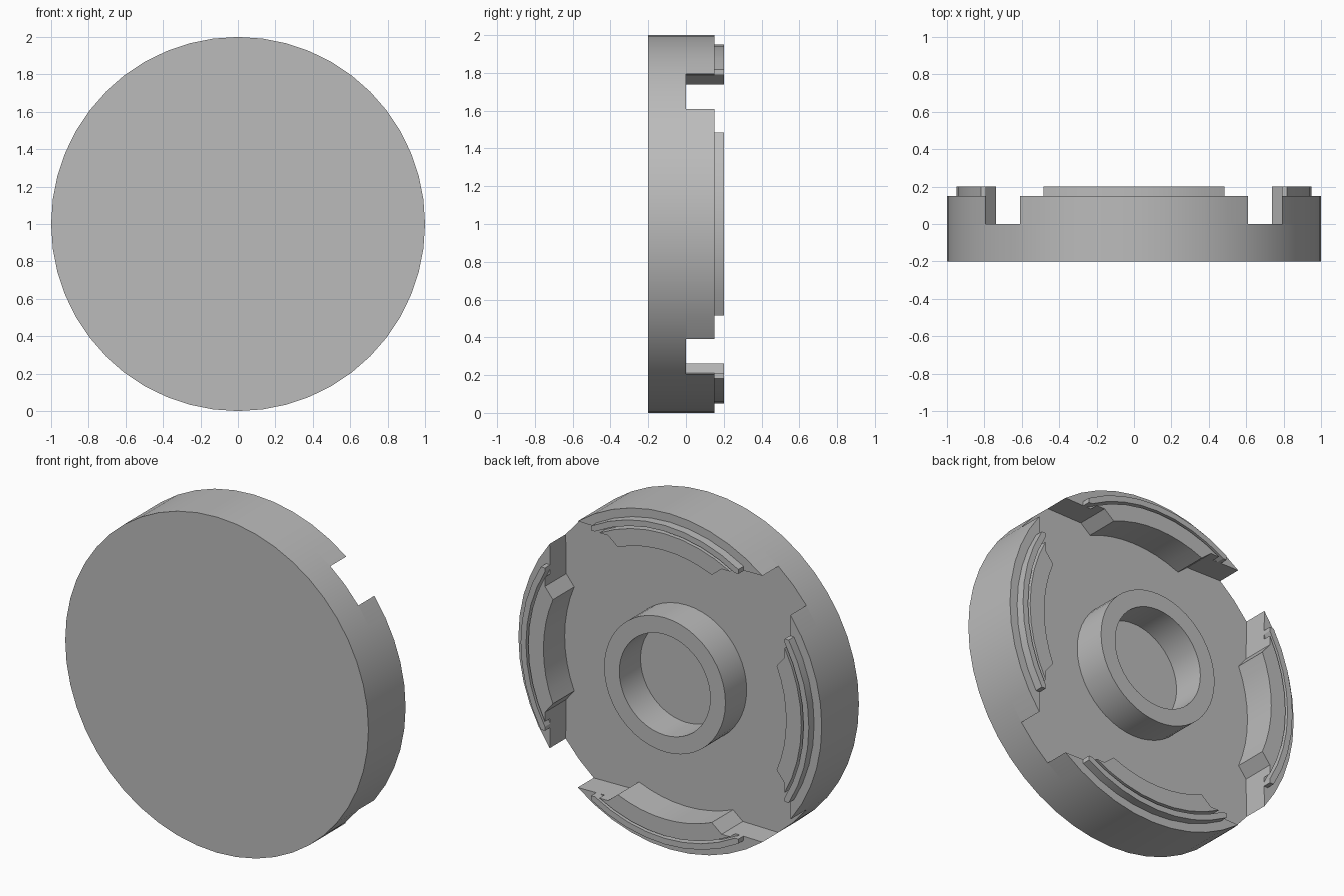
import bpy, bmesh
from math import sin, cos, pi, radians, sqrt, asin

cube = bpy.data.objects.get("Cube")
if cube:
    bpy.data.objects.remove(cube, do_unlink=True)

grey = bpy.data.materials.new("plain_grey")
grey.use_nodes = True
colour = (0.5, 0.5, 0.5, 1)
grey.diffuse_color = colour
grey.node_tree.nodes["Principled BSDF"].inputs["Base Color"].default_value = colour

CENTRE = 1.0   # height of the disc axis
SIDES = 48


def arc(r, a, n):
    """Points from angle -a to +a, measured from straight up."""
    return [(r * sin(-a + 2 * a * i / n), r * cos(-a + 2 * a * i / n)) for i in range(n + 1)]


def circle(r):
    return [(r * sin(2 * pi * i / SIDES), r * cos(2 * pi * i / SIDES)) for i in range(SIDES)]


def finish(name, bm):
    bmesh.ops.recalc_face_normals(bm, faces=bm.faces[:])
    mesh = bpy.data.meshes.new(name)
    bm.to_mesh(mesh)
    bm.free()
    mesh.materials.append(grey)
    obj = bpy.data.objects.new(name, mesh)
    bpy.context.collection.objects.link(obj)
    bpy.ops.object.select_all(action='DESELECT')
    obj.select_set(True)
    bpy.context.view_layer.objects.active = obj
    bpy.ops.object.shade_smooth_by_angle(angle=radians(25))
    return obj


def prism(name, outline, y0, y1, turn=0):
    """Extrude an outline along y, turned about the disc axis."""
    c, s = cos(turn), sin(turn)
    bm = bmesh.new()
    rings = [[bm.verts.new((x * c - z * s, y, x * s + z * c + CENTRE)) for x, z in outline]
             for y in (y0, y1)]
    for ring in rings:
        bm.faces.new(ring)
    n = len(outline)
    for i in range(n):
        j = (i + 1) % n
        bm.faces.new((rings[0][i], rings[0][j], rings[1][j], rings[1][i]))
    return finish(name, bm)


def tube(name, r_out, r_in, y0, y1):
    bm = bmesh.new()
    loops = [[bm.verts.new((x, y, z + CENTRE)) for x, z in circle(r)]
             for r, y in ((r_out, y0), (r_out, y1), (r_in, y1), (r_in, y0))]
    for a, b in zip(loops, loops[1:] + loops[:1]):
        for i in range(SIDES):
            j = (i + 1) % SIDES
            bm.faces.new((a[i], a[j], b[j], b[i]))
    return finish(name, bm)


# Disc and hub
prism("disc", circle(1.0), -0.2, 0.0)
tube("hub_ring", 0.4, 0.3, 0.0, 0.2)

# Inner edge of a lug: straight shoulders and a curved pad reaching inwards
WALL = 0.79
pad = arc(0.8, asin(0.31 / 0.8), 8)[::-1]
inner_edge = [(0.375, WALL)] + pad + [(-0.375, WALL)]


def shoulder_angle(r):
    return asin(sqrt(r * r - WALL * WALL) / r)


lug = arc(1.0, radians(37.5), 10) + inner_edge
plate = arc(0.9, shoulder_angle(0.9), 8) + inner_edge
lip = (arc(0.95, asin(0.485 / 0.95), 8) + [(0.485, WALL)]
       + arc(0.915, shoulder_angle(0.915), 8)[::-1] + [(-0.485, WALL)])

# Four lugs around the rim, each with a raised plate and a thin lip
for k, side in enumerate(("top", "right", "bottom", "left")):
    turn = k * pi / 2
    prism(side + "_lug", lug, 0.0, 0.15, turn)
    prism(side + "_plate", plate, 0.15, 0.2, turn)
    prism(side + "_lip", lip, 0.15, 0.2, turn)
